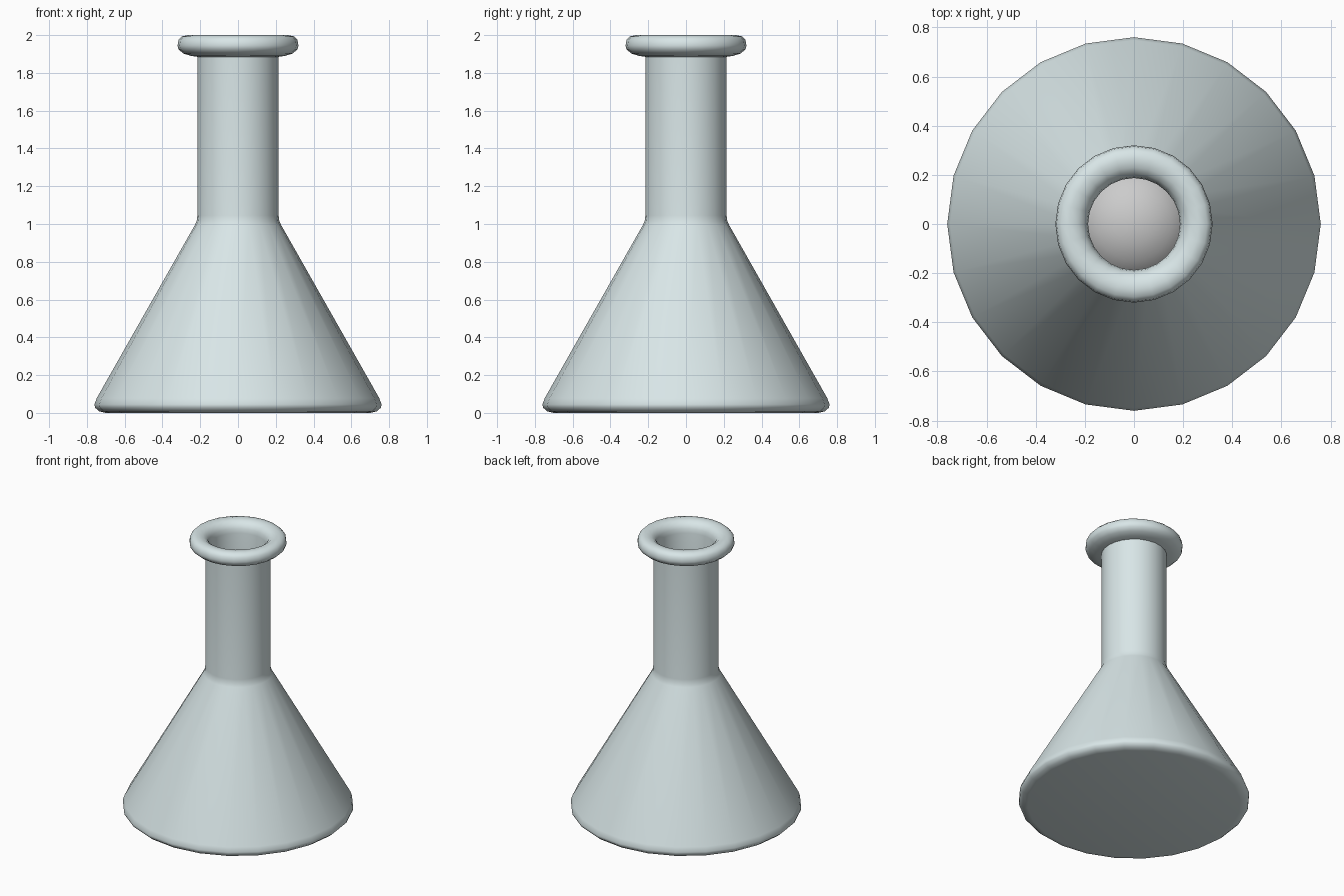
import bpy, bmesh, math

if "Cube" in bpy.data.objects:
    bpy.data.objects.remove(bpy.data.objects["Cube"])


def lathe(name, profile, color=None, angle=40, sides=24):
    """Revolve an (r, z) profile about the z axis."""
    bm = bmesh.new()
    verts = [bm.verts.new((r, 0, z)) for r, z in profile]
    edges = [bm.edges.new(pair) for pair in zip(verts, verts[1:])]
    bmesh.ops.spin(bm, geom=verts + edges, cent=(0, 0, 0), axis=(0, 0, 1),
                   angle=math.tau, steps=sides, use_duplicate=False)
    bmesh.ops.remove_doubles(bm, verts=bm.verts, dist=1e-4)
    bmesh.ops.recalc_face_normals(bm, faces=bm.faces)
    mesh = bpy.data.meshes.new(name)
    bm.to_mesh(mesh)
    bm.free()
    obj = bpy.data.objects.new(name, mesh)
    bpy.context.collection.objects.link(obj)
    if color:
        mat = bpy.data.materials.new(name + "_material")
        mat.diffuse_color = color
        mat.use_nodes = True
        mat.node_tree.nodes["Principled BSDF"].inputs["Base Color"].default_value = mat.diffuse_color
        mesh.materials.append(mat)
    bpy.ops.object.select_all(action='DESELECT')
    obj.select_set(True)
    bpy.context.view_layer.objects.active = obj
    bpy.ops.object.shade_smooth_by_angle(angle=math.radians(angle))
    return obj


# Flask: rounded base, cone, neck, rolled lip, then the inner wall back down
lathe("flask", [
    (0, 0), (0.70, 0), (0.735, 0.008), (0.757, 0.028), (0.76, 0.045),
    (0.748, 0.078), (0.228, 0.995), (0.219, 1.015), (0.215, 1.045),
    (0.215, 1.885), (0.25, 1.89), (0.29, 1.903), (0.315, 1.925),
    (0.32, 1.945), (0.315, 1.975), (0.297, 1.993), (0.265, 2.0),
    (0.23, 1.993), (0.205, 1.975), (0.192, 1.95), (0.187, 1.92),
    (0.187, 1.05), (0.20, 1.0), (0.72, 0.08), (0.70, 0.03), (0, 0.03),
], color=(0.69, 0.79, 0.80, 1))

# Filling seen through the neck
lathe("liquid", [(0, 0.04), (0.69, 0.04), (0.70, 0.08), (0.21, 0.95),
                 (0.15, 1.0), (0.08, 1.03), (0, 1.04)], angle=60)
